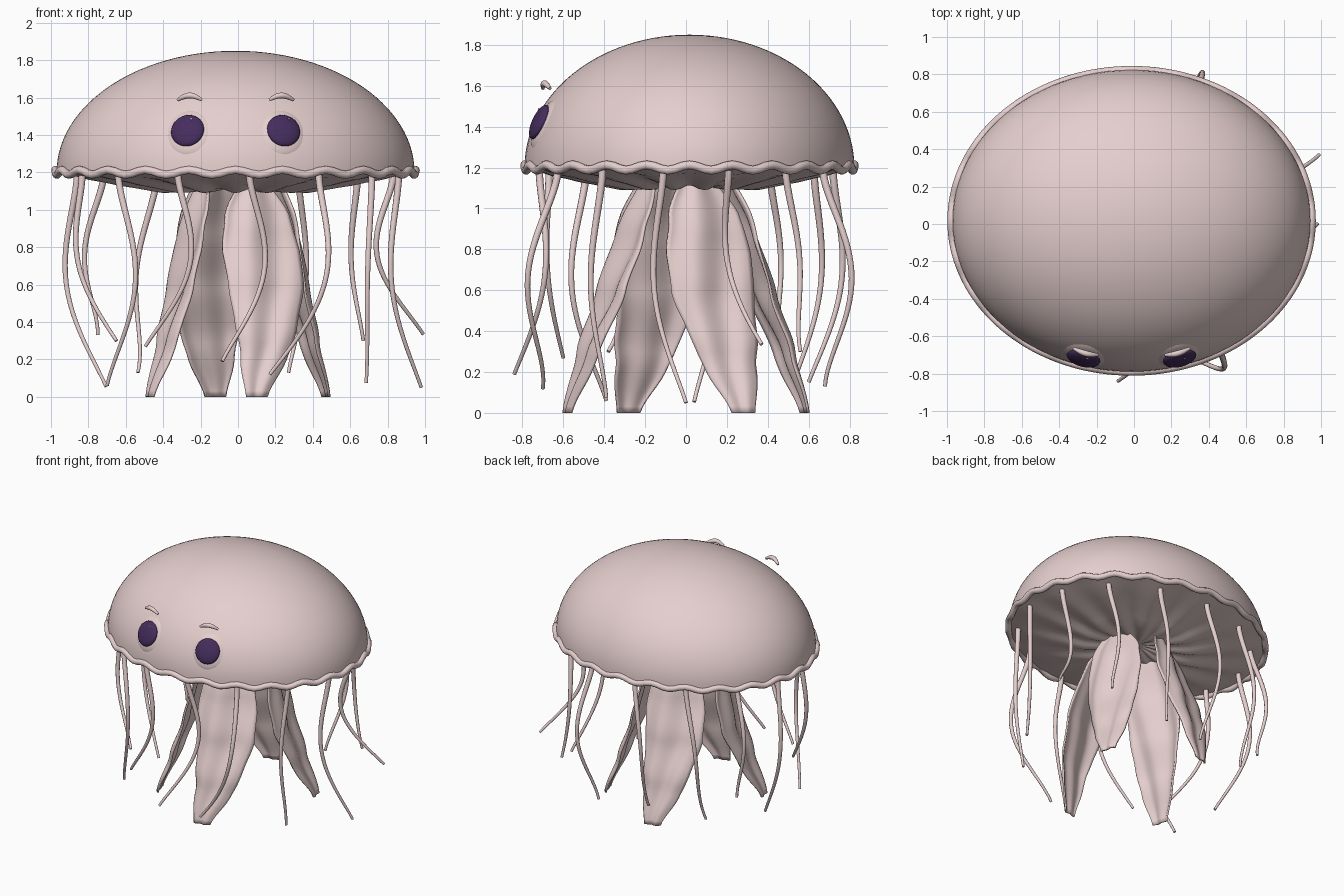
import bpy, bmesh, math
from math import sin, cos, pi
from mathutils import Vector, Matrix

if "Cube" in bpy.data.objects:
    bpy.data.objects.remove(bpy.data.objects["Cube"], do_unlink=True)

CX, CY, BASE = -0.013, 0.017, 1.2          # bell centre and rim height
RX, RY, RZ = 0.957, 0.807, 0.65            # bell radii
SCALLOPS = 24


def material(name, rgb):
    m = bpy.data.materials.new(name)
    m.use_nodes = True
    m.diffuse_color = (*rgb, 1)
    m.node_tree.nodes["Principled BSDF"].inputs["Base Color"].default_value = (*rgb, 1)
    return m


pink = material("pale pink", (0.78, 0.62, 0.615))
purple = material("dark purple", (0.06, 0.026, 0.11))
white = material("white", (0.9, 0.9, 0.9))


def add_mesh(name, bm, mat):
    me = bpy.data.meshes.new(name)
    bm.to_mesh(me)
    bm.free()
    me.materials.append(mat)
    for p in me.polygons:
        p.use_smooth = True
    ob = bpy.data.objects.new(name, me)
    bpy.context.collection.objects.link(ob)
    return ob


def surface(name, f, nu, nv, mat, closed):
    """Grid of points f(u, v) with u, v in 0..1; u wraps round when closed."""
    bm = bmesh.new()
    cols = nu if closed else nu + 1
    rows = [[bm.verts.new(f(i / nu, j / nv)) for i in range(cols)] for j in range(nv + 1)]
    for a, b in zip(rows, rows[1:]):
        for i in range(nu):
            k = (i + 1) % cols
            bm.faces.new((a[i], a[k], b[k], b[i]))
    bmesh.ops.remove_doubles(bm, verts=bm.verts, dist=1e-4)
    bmesh.ops.recalc_face_normals(bm, faces=bm.faces)
    return add_mesh(name, bm, mat)


def tube(name, points, radii, thickness, mat, cyclic=False):
    cu = bpy.data.curves.new(name, "CURVE")
    cu.dimensions = "3D"
    cu.bevel_depth = thickness
    cu.bevel_resolution = 3
    cu.use_fill_caps = True
    sp = cu.splines.new("POLY")
    sp.points.add(len(points) - 1)
    sp.use_cyclic_u = cyclic
    for pt, co, r in zip(sp.points, points, radii):
        pt.co = (*co, 1)
        pt.radius = r
    cu.materials.append(mat)
    ob = bpy.data.objects.new(name, cu)
    bpy.context.collection.objects.link(ob)
    return ob


def lerp_list(values, t):
    s = t * (len(values) - 1)
    i = min(int(s), len(values) - 2)
    f = s - i
    f = f * f * (3 - 2 * f) * 0.5 + f * 0.5
    return values[i] + (values[i + 1] - values[i]) * f


# Bell dome
def dome(u, v):
    a, e = u * 2 * pi, v * pi / 2
    return (CX + RX * cos(e) * cos(a), CY + RY * cos(e) * sin(a), BASE + RZ * sin(e))


surface("bell", dome, 96, 28, pink, True)


# Pleated underside
def underside(u, v):
    a, r = u * 2 * pi, 1 - v
    z = lerp_list((1.14, 1.11, 1.1, 1.13, 1.16, BASE), r)
    z += 0.012 * cos(a * 14) * sin(pi * r)
    return (CX + RX * r * cos(a), CY + RY * r * sin(a), z)


surface("bell_underside", underside, 112, 12, pink, True)

# Scalloped rim
rim = []
for i in range(SCALLOPS * 6):
    a = i * 2 * pi / (SCALLOPS * 6)
    rim.append((CX + 0.963 * cos(a), CY + 0.806 * sin(a), BASE + 0.013 * cos(a * SCALLOPS)))
tube("bell_rim", rim, [1] * len(rim), 0.022, pink, True)

# Trailing tentacles: tip x, y, z, then sideways swing in x and y
TENTACLES = [
    (-.085, -.84, .19, .10, .045), (.17, -.70, .12, .075, -.14),
    (.685, -.39, .075, -.02, -.06), (.98, 0, .05, -.055, -.06),
    (.99, .37, .335, -.11, -.03), (.67, .56, .3, -.04, .06),
    (.27, .68, .13, .05, .14), (-.1, .6, .15, -.08, .06),
    (-.535, .52, .13, -.1, .05), (-.75, .45, .33, -.1, .05),
    (-.705, .04, .055, -.08, .06), (-.65, -.38, .3, -.05, -.01),
    (-.7, -.39, .06, .1, -.085), (-.495, -.6, .27, .09, -.02),
]
STEPS = 28
for n, (tx, ty, tz, mx, my) in enumerate(TENTACLES):
    a = math.radians(-86) + n * 2 * pi / len(TENTACLES)
    x, y, z = .87 * cos(a), .72 * sin(a), 1.19
    path, radii = [], []
    for i in range(STEPS + 1):
        t = i / STEPS
        s, c = max(sin(pi * t), 0) ** 1.5, t ** 3
        path.append((x + mx * s + (tx - x) * c, y + my * s + (ty - y) * c, z + (tz - z) * t))
        radii.append(1.1 - 0.55 * t)
    tube(f"tentacle_{n + 1}", path, radii, 0.017, pink)


# Broad twisted arms: direction, then outward reach and sideways drift from top to tip
HALF_WIDTH = (.07, .17, .205, .2, .165, .12, .055)
SIDE_REACH = (.2, .27, .32, .39, .475)
LONG_REACH = (.19, .29, .38, .49, .585)
ARMS = [
    ("front_arm", -pi / 2, LONG_REACH, (.08, .11, .15, .15, .1)),
    ("right_side_arm", pi, SIDE_REACH, (.05, .1, .13, .2, .28)),
    ("back_arm", pi / 2, LONG_REACH, (.08, .11, .15, .15, .12)),
    ("left_side_arm", 0, SIDE_REACH, (.05, .1, .13, .2, .28)),
]
for name, ang, reach, drift in ARMS:
    out = Vector((cos(ang), sin(ang), 0))
    side = Vector((-sin(ang), cos(ang), 0))

    def blade(u, v):
        s = 2 * u - 1
        w = lerp_list(HALF_WIDTH, v)
        o = lerp_list(reach, v)
        twist = 0.5 - 0.25 * v
        o += w * (0.1 * cos(5 * s + 4 * v) - 0.15 * s * s - twist * s + 0.05)
        p = out * o + side * (lerp_list(drift, v) + s * w)
        p.z = 1.17 * (1 - v)
        return p

    arm = surface(name, blade, 20, 36, pink, False)
    mod = arm.modifiers.new("thickness", "SOLIDIFY")
    mod.thickness = 0.012
    mod.offset = 0


# Eyes, sockets and brows
def disc(name, centre, normal, size, mat):
    bm = bmesh.new()
    rot = normal.to_track_quat("Z", "Y").to_matrix().to_4x4()
    m = Matrix.Translation(centre) @ rot @ Matrix.Diagonal((*size, 1))
    bmesh.ops.create_uvsphere(bm, u_segments=32, v_segments=16, radius=1, matrix=m)
    return add_mesh(name, bm, mat)


for label, sgn in (("left", 1), ("right", -1)):
    ex, ez = sgn * 0.255, 0.22
    ey = -RY * math.sqrt(1 - (ex / RX) ** 2 - (ez / RZ) ** 2)
    normal = Vector((ex / RX ** 2, ey / RY ** 2, ez / RZ ** 2)).normalized()
    centre = Vector((CX + ex, CY + ey, BASE + ez))
    disc(label + "_eye_socket", centre - normal * .034, normal, (.14, .14, .046), pink)
    disc(label + "_eye", centre + normal * .008, normal, (.09, .091, .029), purple)
    glint = centre + normal * .027 + Vector((.025, .015, .055))
    disc(label + "_eye_glint", glint, normal, (.006, .006, .004), white)

    brow, radii = [], []
    for i in range(15):
        t = i / 14
        arch = sin(pi * t)
        brow.append((CX + sgn * (.18 + .13 * t), -.7 + .035 * t - .01 * arch,
                     1.587 + .024 * arch))
        radii.append(0.5 + 0.5 * arch)
    tube(label + "_brow", brow, radii, 0.016, pink)
